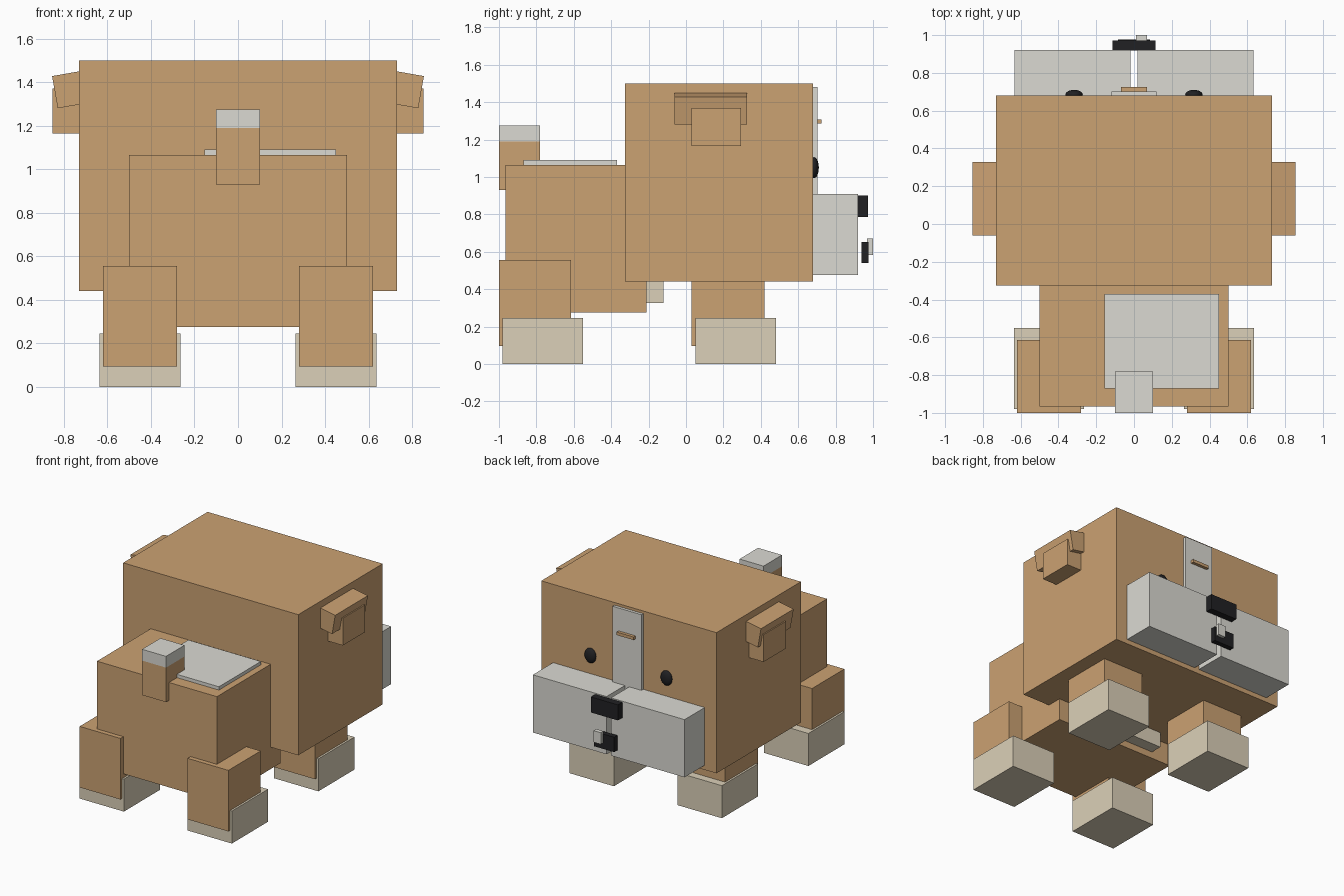
import bpy, math
from mathutils import Matrix

if "Cube" in bpy.data.objects:
    bpy.data.objects.remove(bpy.data.objects["Cube"])


def material(name, rgb):
    m = bpy.data.materials.new(name)
    m.diffuse_color = (*rgb, 1)
    m.use_nodes = True
    m.node_tree.nodes["Principled BSDF"].inputs["Base Color"].default_value = m.diffuse_color
    return m


TAN = material("tan", (0.60, 0.36, 0.17))
WHITE = material("white", (0.71, 0.70, 0.65))
CREAM = material("cream", (0.71, 0.63, 0.48))
BLACK = material("black", (0.015, 0.015, 0.017))


def box(name, x, y, z, mat, tilt=0):
    """Box from (min, max) ranges, optionally tilted about y."""
    bpy.ops.mesh.primitive_cube_add(size=1)
    o = bpy.context.object
    o.name = name
    size = [r[1] - r[0] for r in (x, y, z)]
    mid = [(r[0] + r[1]) / 2 for r in (x, y, z)]
    o.data.transform(Matrix.Translation(mid) @ Matrix.Rotation(tilt, 4, 'Y')
                     @ Matrix.Diagonal((*size, 1)))
    o.data.materials.append(mat)
    return o


def pair(name, x, y, z, mat, tilt=0):
    """The same box on both sides of x = 0."""
    box(name + "_right", x, y, z, mat, tilt)
    box(name + "_left", (-x[1], -x[0]), y, z, mat, -tilt)


# Body and head
box("body", (-0.5, 0.5), (-0.965, -0.21), (0.275, 1.065), TAN)
box("head", (-0.73, 0.73), (-0.325, 0.68), (0.44, 1.5), TAN)
box("back_patch", (-0.155, 0.45), (-0.87, -0.37), (1.05, 1.09), WHITE)
box("chest_patch", (-0.34, 0.34), (-0.25, -0.12), (0.325, 0.9), CREAM)

# Tail with pale tip
box("tail", (-0.1, 0.1), (-1.0, -0.78), (0.93, 1.19), TAN)
box("tail_tip", (-0.1, 0.1), (-1.0, -0.78), (1.19, 1.275), WHITE)

# Legs and paws
for end, leg_y, paw_y in (("rear", (-1.0, -0.615), (-0.98, -0.55)),
                          ("front", (0.03, 0.42), (0.05, 0.48))):
    pair(end + "_leg", (0.28, 0.62), leg_y, (0.095, 0.555), TAN)
    pair(end + "_paw", (0.265, 0.635), paw_y, (0, 0.245), CREAM)

# Ears: tilted upper block with hanging flap
pair("ear_top", (0.685, 0.842), (-0.062, 0.327), (1.2925, 1.4425), TAN,
     math.radians(10))
pair("ear_flap", (0.70, 0.853), (0.03, 0.295), (1.165, 1.37), TAN)

# Split muzzle, forehead blaze and brow mark
pair("muzzle", (0.018, 0.632), (0.66, 0.92), (0.475, 0.91), WHITE)
box("blaze", (-0.12, 0.12), (0.66, 0.702), (0.86, 1.48), WHITE)
box("brow_mark", (-0.07, 0.07), (0.69, 0.725), (1.285, 1.308), TAN)

# Nose, mouth and tooth
box("nose", (-0.113, 0.113), (0.919, 0.972), (0.785, 0.902), BLACK)
box("mouth", (-0.085, 0.085), (0.938, 0.976), (0.54, 0.652), BLACK)
box("tooth", (0.01, 0.07), (0.968, 1.0), (0.583, 0.67), WHITE)

# Eyes
for side, x in (("right", 0.317), ("left", -0.317)):
    bpy.ops.mesh.primitive_uv_sphere_add(segments=32, ring_count=16, radius=1)
    eye = bpy.context.object
    eye.name = "eye_" + side
    eye.data.transform(Matrix.Translation((x, 0.685, 1.05))
                       @ Matrix.Diagonal((0.046, 0.025, 0.056, 1)))
    eye.data.materials.append(BLACK)
    bpy.ops.object.shade_smooth()
